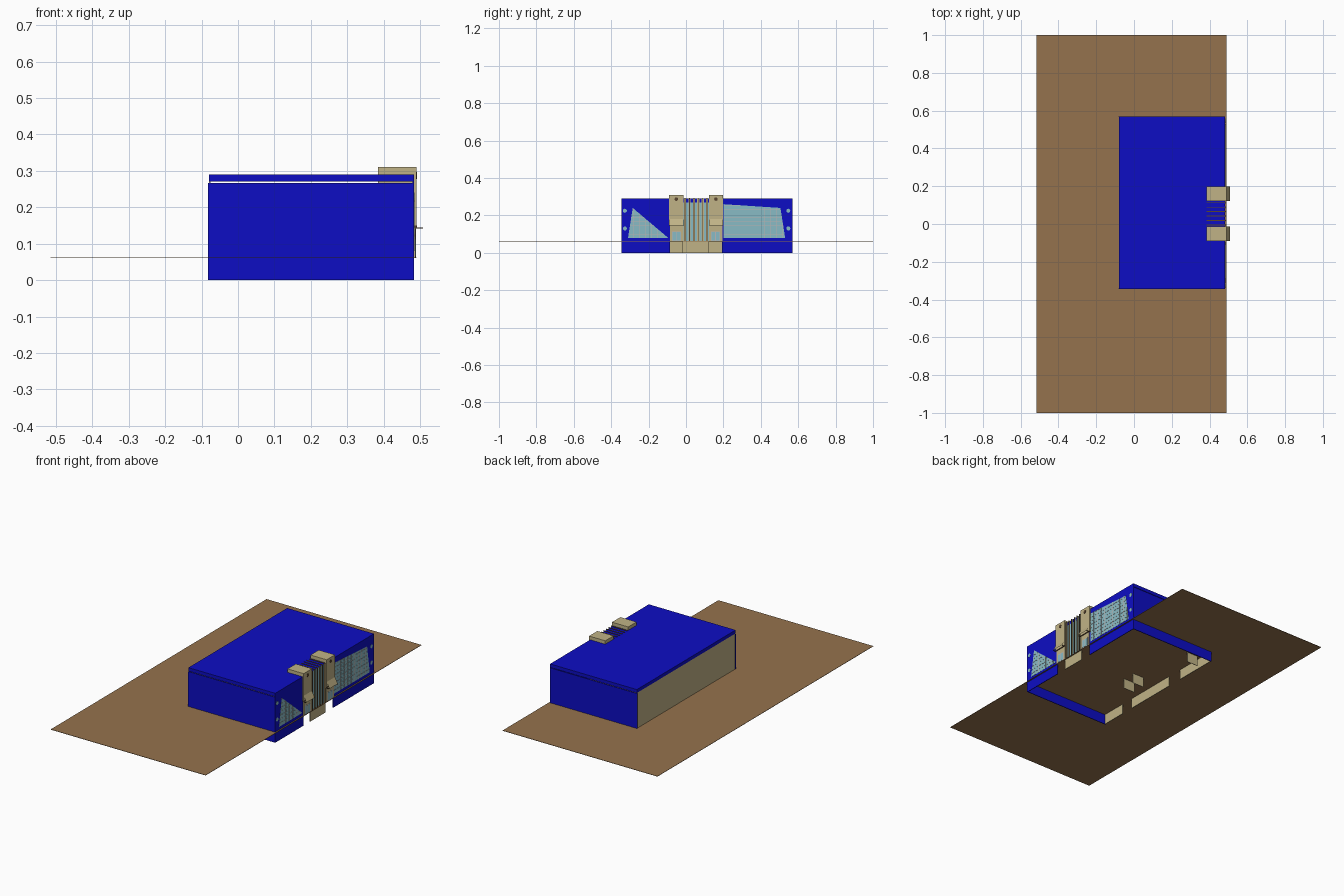
import bpy
import math

cube = bpy.data.objects.get("Cube")
if cube:
    bpy.data.objects.remove(cube, do_unlink=True)


def material(name, rgb):
    m = bpy.data.materials.new(name)
    m.use_nodes = True
    m.diffuse_color = (*rgb, 1)
    m.node_tree.nodes["Principled BSDF"].inputs["Base Color"].default_value = (*rgb, 1)
    return m


BLUE = material("deep blue", (0.004, 0.004, 0.55))
EARTH = material("earth brown", (0.3, 0.17, 0.075))
TAN = material("sandstone", (0.53, 0.45, 0.24))
GLASS = material("pale blue glass", (0.25, 0.5, 0.56))
BAR = material("light grey bars", (0.5, 0.47, 0.46))
DARK = material("dark bronze", (0.1, 0.06, 0.03))


def mesh_object(name, verts, faces, mat):
    me = bpy.data.meshes.new(name)
    me.from_pydata(verts, [], faces)
    me.materials.append(mat)
    ob = bpy.data.objects.new(name, me)
    bpy.context.collection.objects.link(ob)
    return ob


def prism(name, outline, x0, x1, mat):
    """Extrude a y-z outline (anticlockwise seen from +x) along x."""
    n = len(outline)
    verts = [(x, y, z) for x in (x0, x1) for y, z in outline]
    faces = [tuple(reversed(range(n))), tuple(range(n, 2 * n))]
    faces += [(i, (i + 1) % n, (i + 1) % n + n, i + n) for i in range(n)]
    return mesh_object(name, verts, faces, mat)


def box(name, xs, ys, zs, mat):
    (y0, y1), (z0, z1) = ys, zs
    return prism(name, [(y0, z0), (y1, z0), (y1, z1), (y0, z1)], *xs, mat)


def span(outline, value, axis):
    """Range of a convex outline across a line of constant y (0) or z (1)."""
    hits = []
    for a, b in zip(outline, outline[1:] + outline[:1]):
        if (a[axis] - value) * (b[axis] - value) < 0:
            t = (value - a[axis]) / (b[axis] - a[axis])
            hits.append(a[1 - axis] + t * (b[1 - axis] - a[1 - axis]))
    return min(hits), max(hits)


# Main dimensions
BACK, FACE = -0.08, 0.483
SIDE0, SIDE1 = -0.345, 0.57
GROUND, ROOF = 0.062, 0.29
T = 0.004
MID = 0.054
GATE0, GATE1 = -0.085, 0.192

# Ground sheet and building shell
box("ground", (-0.515, 0.49), (-1, 1), (GROUND - 0.002, GROUND), EARTH)
box("roof", (BACK, FACE), (SIDE0, SIDE1), (ROOF - 0.02, ROOF), BLUE)
for name, y in (("right_wall", SIDE0), ("left_wall", SIDE1 - T)):
    box(name, (BACK - 0.003, FACE), (y, y + T), (0, 0.267), BLUE)
for name, ys in (("facade_right", (SIDE0, GATE0)), ("facade_left", (GATE1, SIDE1))):
    box(name, (FACE - T, FACE), ys, (0, ROOF), BLUE)

# Rear wall, standing on separate footings
box("rear_wall", (BACK, BACK + T), (SIDE0 + T, SIDE1 - T), (GROUND, 0.27), TAN)
for ys in ((SIDE0 + T, -0.19), (-0.11, 0.21), (0.305, SIDE1 - T)):
    box("rear_footing", (BACK, BACK + T), ys, (0, GROUND), TAN)
for x, y in ((0.025, 0.03), (0.025, 0.107), (-0.055, 0.48)):
    box("inner_footing", (x, x + 0.075), (y, y + 0.003), (0, GROUND), TAN)
box("entrance_footing", (FACE - T, FACE), (-0.02, 0.122), (0, GROUND), TAN)

# Slanted facade windows with glazing bars
windows = {
    "right_window": [(-0.31, 0.08), (-0.095, 0.08), (-0.285, 0.24)],
    "left_window": [(0.2, 0.08), (0.53, 0.08), (0.505, 0.24), (0.2, 0.26)],
}
for name, outline in windows.items():
    prism(name, outline, FACE, FACE + 0.001, GLASS)
    lo = min(p[0] for p in outline)
    hi = max(p[0] for p in outline)
    top = max(p[1] for p in outline)
    z = 0.1
    while z < top - 0.005:
        box(name + "_rail", (FACE, FACE + 0.002), span(outline, z, 1),
            (z - 0.001, z + 0.001), BAR)
        z += 0.022
    y = lo + 0.03
    while y < hi - 0.01:
        box(name + "_mullion", (FACE, FACE + 0.002), (y - 0.001, y + 0.001),
            span(outline, y, 0), BAR)
        y += 0.032


def disc(name, y, z, r, x, mat, sides=12):
    ring = [(y + r * math.cos(i * math.tau / sides), z + r * math.sin(i * math.tau / sides))
            for i in range(sides)]
    prism(name, ring, x, x + 0.001, mat)


# Round portholes at the outer ends of the facade
for y in (-0.327, 0.547):
    for z in (0.13, 0.225):
        disc("porthole", y, z, 0.011, FACE, GLASS)

# Twin entrance towers, mirrored about the entrance centre line
for s, side in ((-1, "right"), (1, "left")):
    def across(a, b):
        return tuple(sorted((MID + s * a, MID + s * b)))

    box(side + "_tower", (0.385, 0.49), across(0.068, 0.145), (0.15, 0.31), TAN)
    box(side + "_tower_base", (0.47, 0.487), across(0.068, 0.14), (GROUND, 0.15), TAN)
    box(side + "_tower_ledge", (0.47, 0.491), across(0.068, 0.145), (0.145, 0.15), DARK)
    box(side + "_door_frame", (0.487, 0.488), across(0.08, 0.128), (GROUND, 0.115), BAR)
    for a in (0.083, 0.106):
        box(side + "_door_glass", (0.488, 0.489), across(a, a + 0.019), (0.066, 0.111), GLASS)
    disc(side + "_tower_medallion", MID + s * 0.106, 0.287, 0.01, 0.49, DARK, 8)

    # Sloping sheet canopy on thin stays
    y0, y1 = across(0.068, 0.145)
    mesh_object(side + "_canopy",
                [(0.49, y0, 0.18), (0.508, y0, 0.145), (0.508, y1, 0.145), (0.49, y1, 0.18)],
                [(0, 1, 2, 3)], TAN)
    for y in (y0, y1 - 0.002):
        box(side + "_canopy_stay", (0.488, 0.508), (y, y + 0.002), (0.142, 0.145), DARK)

# Glazed central bay with fins that turn over the roof
box("bay_glass", (FACE - T, FACE), (-0.015, 0.122), (GROUND, ROOF), GLASS)
for i in range(6):
    y = MID + (i - 2.5) * 0.0235
    box("bay_mullion", (FACE, FACE + 0.002), (y - 0.006, y + 0.006), (GROUND, ROOF), TAN)
    box("bay_fin", (FACE, 0.489), (y - 0.002, y + 0.002), (GROUND, ROOF + 0.003), DARK)
    box("roof_fin", (0.385, FACE), (y - 0.002, y + 0.002), (ROOF, ROOF + 0.003), DARK)
